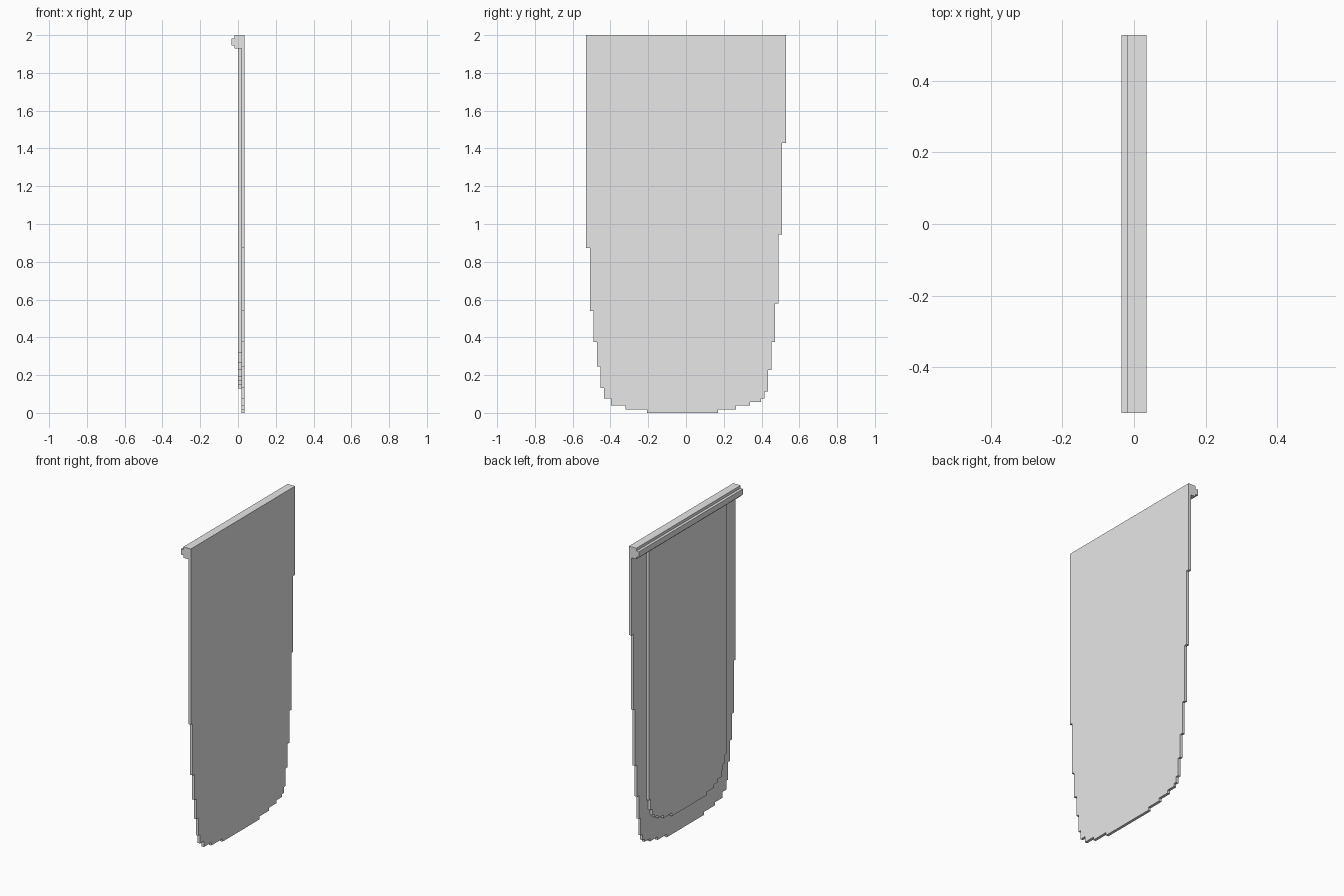
import bpy
import bmesh

cube = bpy.data.objects.get("Cube")
if cube:
    bpy.data.objects.remove(cube, do_unlink=True)

# One plain grey for everything
grey = bpy.data.materials.new("plain_grey")
grey.use_nodes = True
COLOUR = (0.8, 0.8, 0.8, 1.0)
grey.diffuse_color = COLOUR
grey.node_tree.nodes["Principled BSDF"].inputs["Base Color"].default_value = COLOUR

STEP = 2 / 106        # height and width of one stair step
LAYER = 0.0175        # thickness of one layer
HALF = 28 * STEP      # half the panel width


def prism(name, outline, offset):
    """Extrude a closed outline of 3D points by an offset vector."""
    bm = bmesh.new()
    face = bm.faces.new([bm.verts.new(p) for p in outline])
    grown = bmesh.ops.extrude_face_region(bm, geom=[face], use_keep_orig=True)
    moved = [g for g in grown["geom"] if isinstance(g, bmesh.types.BMVert)]
    bmesh.ops.translate(bm, verts=moved, vec=offset)
    bmesh.ops.recalc_face_normals(bm, faces=bm.faces)
    mesh = bpy.data.meshes.new(name)
    bm.to_mesh(mesh)
    bm.free()
    mesh.materials.append(grey)
    obj = bpy.data.objects.new(name, mesh)
    bpy.context.collection.objects.link(obj)
    return obj


def stairs(steps, top, side):
    """Walk down one stepped edge: (half width in steps, lower end z)."""
    points, z = [], top
    for width, low in steps:
        y = side * width * STEP
        points += [(y, z), (y, low)]
        z = low
    return points


def stepped_panel(name, x, top, back_steps, front_steps):
    edge = stairs(back_steps, top, 1) + stairs(front_steps, top, -1)[::-1]
    return prism(name, [(x, y, z) for y, z in edge], (LAYER, 0, 0))


# Large outer panel with stepped, rounded lower end
stepped_panel(
    "outer_panel", LAYER, 2.0,
    [(28, 1.43), (27, 0.945), (26, 0.58), (25, 0.375), (24, 0.226), (23, 0.113),
     (22, 0.075), (21, 0.057), (18, 0.038), (14, 0.019), (9, 0)],
    [(28, 0.873), (27, 0.54), (26, 0.375), (25, 0.245), (24, 0.132), (23, 0.075),
     (21, 0.038), (17, 0.019), (11, 0)])

# Smaller raised panel on the inner side
stepped_panel(
    "inner_panel", 0, 1.93,
    [(20, 0.32), (19, 0.25), (18, 0.21), (17, 0.19), (15, 0.17), (12, 0.15), (7.5, 0.13)],
    [(22, 0.32), (21, 0.265), (20, 0.23), (19, 0.19), (17, 0.17), (15, 0.15), (11, 0.13)])

# Top rail with a narrow lip, running the full width
rail = [(LAYER, 2.0), (-LAYER, 2.0), (-LAYER, 1.982), (-2 * LAYER, 1.982),
        (-2 * LAYER, 1.946), (-LAYER, 1.946), (-LAYER, 1.93), (LAYER, 1.93)]
prism("top_rail", [(x, -HALF, z) for x, z in rail], (0, 2 * HALF, 0))
